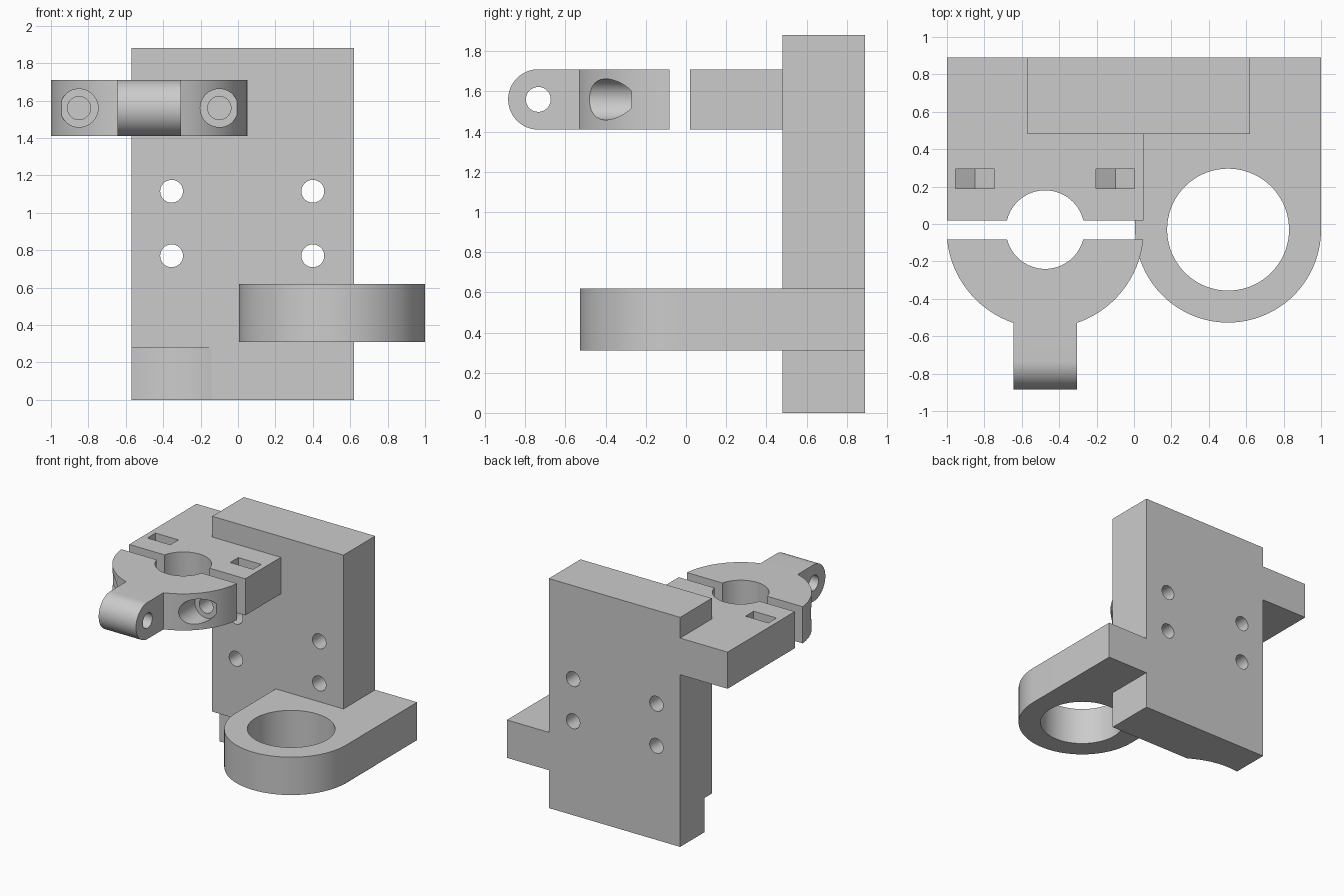
import bpy, bmesh
from math import sin, cos, radians

if "Cube" in bpy.data.objects:
    bpy.data.objects.remove(bpy.data.objects["Cube"])

grey = bpy.data.materials.new("light_grey")
grey.use_nodes = True
colour = (0.6, 0.6, 0.6, 1)
grey.diffuse_color = colour
grey.node_tree.nodes["Principled BSDF"].inputs["Base Color"].default_value = colour


def arc(cu, cv, r, start=0, end=360, steps=72):
    """Points on a circle; the end point is dropped for a full turn."""
    count = steps if end - start == 360 else steps + 1
    angles = [radians(start + (end - start) * i / steps) for i in range(count)]
    return [(cu + r * cos(a), cv + r * sin(a)) for a in angles]


def rect(u0, u1, v0, v1):
    return [(u0, v0), (u1, v0), (u1, v1), (u0, v1)]


def prism(name, profile, axis, lo, hi):
    """Extrude a flat profile along an axis from lo to hi."""
    place = {"x": lambda u, v, w: (w, u, v),
             "y": lambda u, v, w: (u, w, v),
             "z": lambda u, v, w: (u, v, w)}[axis]
    bm = bmesh.new()
    base = bm.faces.new([bm.verts.new(place(u, v, lo)) for u, v in profile])
    moved = bmesh.ops.extrude_face_region(bm, geom=[base])["geom"]
    bmesh.ops.translate(bm, vec=place(0, 0, hi - lo),
                        verts=[g for g in moved if isinstance(g, bmesh.types.BMVert)])
    bmesh.ops.recalc_face_normals(bm, faces=bm.faces)
    mesh = bpy.data.meshes.new(name)
    bm.to_mesh(mesh)
    bm.free()
    mesh.materials.append(grey)
    obj = bpy.data.objects.new(name, mesh)
    bpy.context.collection.objects.link(obj)
    return obj


def combine(target, tool, operation):
    """Apply a boolean and remove the tool object."""
    mod = target.modifiers.new("boolean", "BOOLEAN")
    mod.operation, mod.solver, mod.object = operation, "EXACT", tool
    bpy.context.view_layer.objects.active = target
    bpy.ops.object.modifier_apply(modifier=mod.name)
    bpy.data.objects.remove(tool)


def cut(target, profile, axis, lo, hi):
    combine(target, prism("cutter", profile, axis, lo, hi), "DIFFERENCE")


FRONT, BACK = 0.48, 0.89            # plate faces
CLAMP_X, CLAMP_Y = -0.475, -0.03    # clamp bore axis
LOW, HIGH, MID = 1.41, 1.71, 1.56   # clamp heights
BOLTS = (-0.85, -0.1)

# Back plate with a curved relief at its lower corner
bracket = prism("mounting_bracket", rect(-0.57, 0.62, FRONT, BACK), "z", 0, 1.88)
cut(bracket, arc(CLAMP_X, CLAMP_Y, 0.61), "z", -0.1, 0.28)

# Ring arm: straight sides ending in a half round
ring_profile = arc(0.503, -0.03, 0.497, 180, 360) + [(1.0, BACK), (0.006, BACK)]
combine(bracket, prism("ring_arm", ring_profile, "z", 0.31, 0.62), "UNION")
cut(bracket, arc(0.503, -0.03, 0.326), "z", 0.2, 0.7)

# Fixed clamp half
combine(bracket, prism("clamp_block", rect(-1, 0.052, 0.02, BACK), "z", LOW, HIGH), "UNION")
cut(bracket, arc(CLAMP_X, CLAMP_Y, 0.21), "z", 1.3, 1.8)

# Plate screw holes
for x in (-0.355, 0.4):
    for z in (0.77, 1.115):
        cut(bracket, arc(x, z, 0.061, steps=40), "y", 0.3, 1)

# Bolt holes and pointed nut slots in the fixed half
for x in BOLTS:
    cut(bracket, arc(x, MID, 0.062, steps=40), "y", -0.05, 0.4)
    slot = [(x, 1.44), (x + 0.104, 1.5), (x + 0.104, 1.8), (x - 0.104, 1.8), (x - 0.104, 1.5)]
    cut(bracket, slot, "y", 0.19, 0.295)

# Removable clamp half with a hinge lug
cap = prism("clamp_cap", arc(CLAMP_X, CLAMP_Y, 0.527, steps=96), "z", LOW, HIGH)
cut(cap, rect(-1.2, 0.3, -0.083, 0.8), "z", 1.3, 1.8)
lug_profile = arc(-0.735, MID, 0.15, 90, 270, 40) + [(-0.4, LOW), (-0.4, HIGH)]
combine(cap, prism("hinge_lug", lug_profile, "x", -0.643, -0.305), "UNION")
cut(cap, arc(CLAMP_X, CLAMP_Y, 0.21), "z", 1.3, 1.8)
cut(cap, arc(-0.735, MID, 0.062, steps=40), "x", -0.8, -0.1)

# Bolt holes with counterbores for the bolt heads
for x in BOLTS:
    cut(cap, arc(x, MID, 0.062, steps=40), "y", -0.7, 0)
    cut(cap, arc(x, MID, 0.102, steps=48), "y", -0.8, -0.27)

# Smooth the curved walls and keep the edges sharp
for obj in (bracket, cap):
    bpy.ops.object.select_all(action="DESELECT")
    obj.select_set(True)
    bpy.context.view_layer.objects.active = obj
    bpy.ops.object.shade_smooth_by_angle(angle=radians(30))
